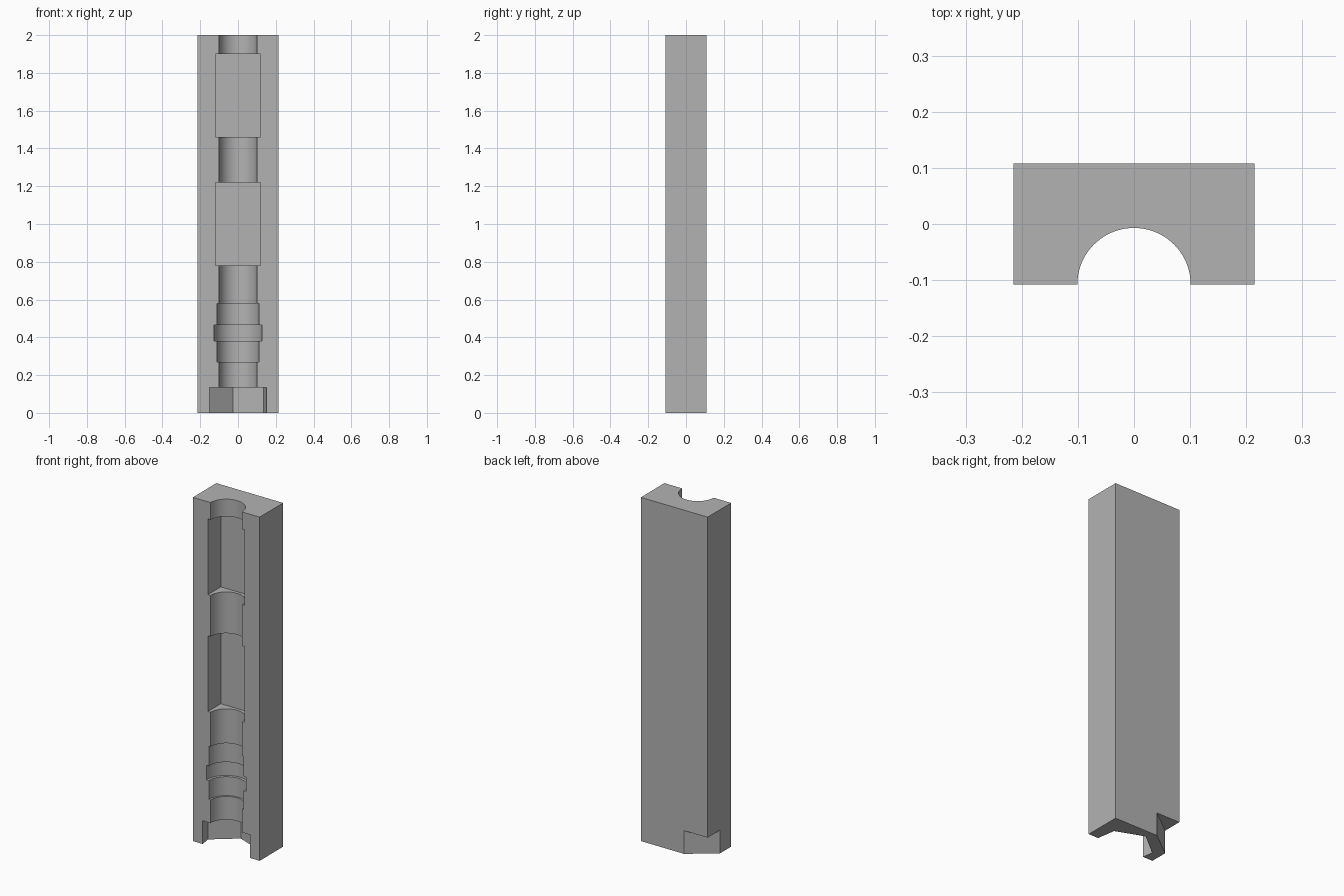
import bpy
import math
from mathutils import Vector

default = bpy.data.objects.get("Cube")
if default:
    bpy.data.objects.remove(default, do_unlink=True)

HALF_W, HALF_D, HEIGHT = 0.215, 0.108, 2.0
AXIS_Y = -HALF_D  # the channel axis lies in the front face
OVER = 0.1        # overshoot of cutters past open ends

grey = bpy.data.materials.new("plain_grey")
grey.use_nodes = True
colour = (0.45, 0.45, 0.45, 1.0)
grey.diffuse_color = colour
grey.node_tree.nodes["Principled BSDF"].inputs["Base Color"].default_value = colour


def prism(name, outline, z0, z1):
    """Upright prism from a counter-clockwise outline."""
    n = len(outline)
    verts = [(x, y, z) for z in (z0, z1) for x, y in outline]
    faces = [list(range(n))[::-1], list(range(n, 2 * n))]
    faces += [[i, (i + 1) % n, (i + 1) % n + n, i + n] for i in range(n)]
    mesh = bpy.data.meshes.new(name)
    mesh.from_pydata(verts, [], faces)
    mesh.materials.append(grey)
    obj = bpy.data.objects.new(name, mesh)
    bpy.context.collection.objects.link(obj)
    return obj


def ring(radius, sides, turn=0.0):
    """Regular polygon around the channel axis."""
    angles = [turn + math.tau * i / sides for i in range(sides)]
    return [(radius * math.cos(a), AXIS_Y + radius * math.sin(a)) for a in angles]


def rectangle(half_x, half_y, centre_y=0.0):
    return [(sx * half_x, centre_y + sy * half_y)
            for sx, sy in ((-1, -1), (1, -1), (1, 1), (-1, 1))]


block = prism("mould_block", rectangle(HALF_W, HALF_D), 0, HEIGHT)

# Round bore with wider collars
cutters = [prism("bore_cutter", ring(0.101, 96), -OVER, HEIGHT + OVER),
           prism("sleeve_cutter", ring(0.112, 96), 0.27, 0.58),
           prism("collar_cutter", ring(0.128, 96), 0.38, 0.465)]

# Square pockets
for z0, z1 in ((0.78, 1.22), (1.46, 1.90)):
    cutters.append(prism("pocket_cutter", rectangle(0.118, 0.118, AXIS_Y), z0, z1))

# Turned hexagonal recess at the foot
HEX_TOP = 0.135
cutters.append(prism("hex_cutter", ring(0.173, 6, math.radians(38.7)), -OVER, HEX_TOP))

# Bevelled notch at one back corner of the foot
a, b = Vector((-0.063, HALF_D)), Vector((-HALF_W, -0.005))
far_a, far_b = a + (a - b), b + (b - a)
notch = [far_a, (far_b.x, far_a.y), far_b]
cutters.append(prism("notch_cutter", notch, -OVER, HEX_TOP))

# Carve the block, then discard the cutters
bpy.context.view_layer.objects.active = block
for cutter in cutters:
    cutter.hide_render = True
    mod = block.modifiers.new("carve", "BOOLEAN")
    mod.operation = "DIFFERENCE"
    mod.solver = "EXACT"
    mod.object = cutter
    bpy.ops.object.modifier_apply(modifier=mod.name)
for cutter in cutters:
    bpy.data.objects.remove(cutter, do_unlink=True)

# Smooth bores with crisp edges
for obj in bpy.context.selected_objects:
    obj.select_set(False)
block.select_set(True)
bpy.ops.object.shade_smooth_by_angle(angle=math.radians(30))
